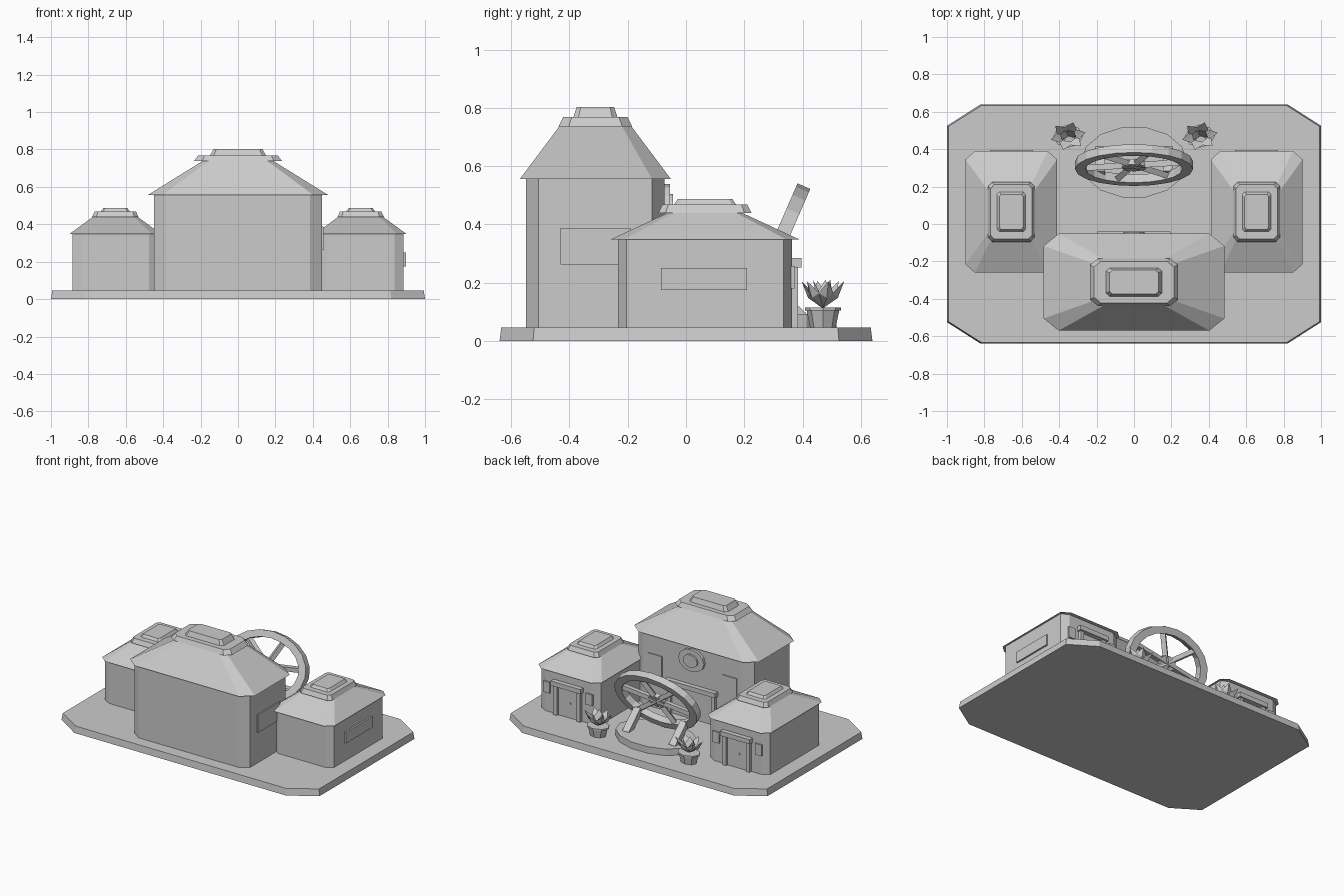
import bpy, bmesh, math
from mathutils import Matrix, Vector

default = bpy.data.objects.get("Cube")
if default:
    bpy.data.objects.remove(default)

stone = bpy.data.materials.new("stone_grey")
stone.use_nodes = True
stone.diffuse_color = (0.6, 0.6, 0.6, 1)
stone.node_tree.nodes["Principled BSDF"].inputs["Base Color"].default_value = (0.6, 0.6, 0.6, 1)
GROUND = 0.047


def finish(name, bm, matrix=None):
    bmesh.ops.recalc_face_normals(bm, faces=bm.faces)
    mesh = bpy.data.meshes.new(name)
    bm.to_mesh(mesh)
    bm.free()
    mesh.materials.append(stone)
    obj = bpy.data.objects.new(name, mesh)
    if matrix:
        obj.matrix_world = matrix
    bpy.context.collection.objects.link(obj)
    return obj


def loft(name, rings, matrix=None, closed=False):
    """Skin a stack of point rings, capping the ends or joining them up."""
    bm = bmesh.new()
    loops = [[bm.verts.new(p) for p in ring] for ring in rings]
    pairs = list(zip(loops, loops[1:]))
    if closed:
        pairs.append((loops[-1], loops[0]))
    else:
        bm.faces.new(loops[0])
        bm.faces.new(loops[-1])
    for a, b in pairs:
        for i in range(len(a)):
            j = (i + 1) % len(a)
            bm.faces.new((a[i], a[j], b[j], b[i]))
    return finish(name, bm, matrix)


def cut_rect(hx, hy, cx, cy, z):
    """Rectangle with chamfered corners."""
    quarter = [(hx, hy - cy), (hx - cx, hy)]
    pts = quarter + [(-x, y) for x, y in reversed(quarter)]
    pts += [(-x, -y) for x, y in pts]
    return [(x, y, z) for x, y in pts]


def ellipse(rx, ry, z, n):
    return [(rx * math.cos(math.tau * i / n), ry * math.sin(math.tau * i / n), z) for i in range(n)]


def box(name, lo, hi, matrix=None):
    bm = bmesh.new()
    bmesh.ops.create_cube(bm, size=1)
    for v in bm.verts:
        v.co = [l + (c + 0.5) * (h - l) for c, l, h in zip(v.co, lo, hi)]
    return finish(name, bm, matrix)


def beam(name, a, b, w, d):
    """Square bar between two points."""
    a, b = Vector(a), Vector(b)
    turn = (b - a).to_track_quat('Z', 'Y').to_matrix().to_4x4()
    return box(name, (-w / 2, -d / 2, 0), (w / 2, d / 2, (b - a).length), Matrix.Translation(a) @ turn)


def doorway(name, x, y, half, z):
    """Door panel, posts, lintel and knob on a wall facing +y."""
    box(name + "_door", (x - half, y, GROUND), (x + half, y + 0.008, z - 0.02))
    for s in (-1, 1):
        box(name + "_door_post", (x + s * half - 0.014, y, GROUND), (x + s * half + 0.014, y + 0.024, z))
    box(name + "_lintel", (x - half - 0.025, y - 0.01, z - 0.016), (x + half + 0.025, y + 0.036, z + 0.016))
    box(name + "_door_knob", (x - 0.022, y, 0.145), (x - 0.012, y + 0.014, 0.155))


# Base slab
loft("base_slab", [cut_rect(1, 0.64, 0.18, 0.115, 0), cut_rect(0.993, 0.634, 0.178, 0.113, GROUND)])

# Main building: the collar overhangs the narrow ends of the roof
at = Matrix.Translation((0, -0.311, 0))
loft("main_walls", [cut_rect(0.449, 0.238, 0.064, 0.043, z) for z in (GROUND, 0.56)], at)
loft("main_roof", [cut_rect(0.483, 0.259, 0.08, 0.065, 0.556), cut_rect(0.188, 0.122, 0.032, 0.032, 0.739)], at)
loft("main_roof_collar", [cut_rect(0.236, 0.126, 0.042, 0.034, 0.737), cut_rect(0.213, 0.111, 0.036, 0.03, 0.768)], at)
loft("main_roof_cap", [cut_rect(0.15, 0.076, 0.02, 0.018, 0.768), cut_rect(0.13, 0.064, 0.015, 0.014, 0.803)], at)
doorway("main", 0, -0.076, 0.17, 0.27)
for s in (-1, 1):
    box("main_back_window", (s * 0.29 - 0.055, -0.08, 0.27), (s * 0.29 + 0.055, -0.066, 0.42))
box("main_side_window", (0.44, -0.43, 0.263), (0.458, -0.19, 0.388))
upright = Matrix.Translation((0, -0.08, 0.46)) @ Matrix.Rotation(-math.pi / 2, 4, 'X')
loft("oval_window_frame", [ellipse(0.1, 0.078, z, 12) for z in (0, 0.025)], upright)
loft("oval_window_centre", [ellipse(0.055, 0.045, z, 12) for z in (0.02, 0.036)], upright)

# Two side houses
for side, s in (("left", 1), ("right", -1)):
    x = s * 0.656
    at = Matrix.Translation((x, 0.065, 0))
    loft(side + "_house_walls", [cut_rect(0.23, 0.298, 0.05, 0.028, z) for z in (GROUND, 0.352)], at)
    loft(side + "_house_roof", [cut_rect(0.245, 0.325, 0.05, 0.045, 0.348), cut_rect(0.118, 0.125, 0.02, 0.02, 0.441)], at)
    loft(side + "_house_roof_collar", [cut_rect(0.124, 0.16, 0.022, 0.024, 0.439),
                                       cut_rect(0.11, 0.145, 0.018, 0.02, 0.469)], at)
    loft(side + "_house_roof_cap", [cut_rect(0.077, 0.106, 0.012, 0.014, 0.469),
                                    cut_rect(0.064, 0.094, 0.01, 0.012, 0.487)], at)
    doorway(side + "_house", x, 0.36, 0.09, 0.268)
    for t in (-1, 1):
        wx = x + t * 0.165
        box(side + "_house_back_window", (wx - 0.025, 0.36, 0.18), (wx + 0.025, 0.373, 0.257))
    box(side + "_house_side_window", (x + 0.22, -0.085, 0.175), (x + 0.242, 0.21, 0.25))

# Round plinth
loft("wheel_plinth", [ellipse(0.285, 0.192, z, 14) for z in (GROUND, 0.093)], Matrix.Translation((0, 0.33, 0)))

# Leaning wheel: rim, hub, spokes and legs
lean = Matrix.Translation((0, 0.315, 0.325)) @ Matrix.Rotation(math.radians(-90 - 23.5), 4, 'X')
rim = [ellipse(rx, ry, z, 20) for rx, ry, z in
       ((0.315, 0.225, -0.024), (0.315, 0.225, 0.024), (0.26, 0.18, 0.024), (0.26, 0.18, -0.024))]
loft("wheel_rim", rim, lean, closed=True)
loft("wheel_hub", [ellipse(0.065, 0.048, z, 12) for z in (-0.016, 0.016)], lean)
for i in range(6):
    a = math.tau * i / 6 - 0.2
    end = lean @ Vector((0.28 * math.cos(a), 0.195 * math.sin(a), 0))
    beam("wheel_spoke", lean.translation, end, 0.032, 0.03)
for s in (-1, 1):
    beam("wheel_leg", (s * 0.18, 0.4, 0.08), (s * 0.18, 0.27, 0.2), 0.05, 0.04)

# Potted plants, wider than deep
for side, s in (("left", 1), ("right", -1)):
    at = Matrix.Translation((s * 0.352, 0.47, 0)) @ Matrix.Diagonal((1.28, 1, 1, 1))
    loft(side + "_pot", [ellipse(0.044, 0.044, GROUND, 8), ellipse(0.056, 0.056, 0.105, 8)], at)
    loft(side + "_pot_rim", [ellipse(0.062, 0.062, z, 8) for z in (0.104, 0.115)], at)
    bm = bmesh.new()
    for i in range(9):
        outer = i < 6
        turn = Matrix.Rotation(math.tau * i / (6 if outer else 3) + (0.25 if outer else 0.8), 3, 'Z')
        reach, top = (0.076, 0.205) if outer else (0.035, 0.21)
        shape = [(0, 0, 0.112), (reach * 0.55, 0.026, 0.165), (reach, 0, top),
                 (reach * 0.55, -0.026, 0.165), (reach * 0.7, 0, 0.148)]
        v = [bm.verts.new(turn @ Vector(p)) for p in shape]
        for f in ((0, 1, 4), (1, 2, 4), (2, 3, 4), (3, 0, 4), (0, 2, 1), (0, 3, 2)):
            bm.faces.new([v[k] for k in f])
    finish(side + "_plant", bm, at)
